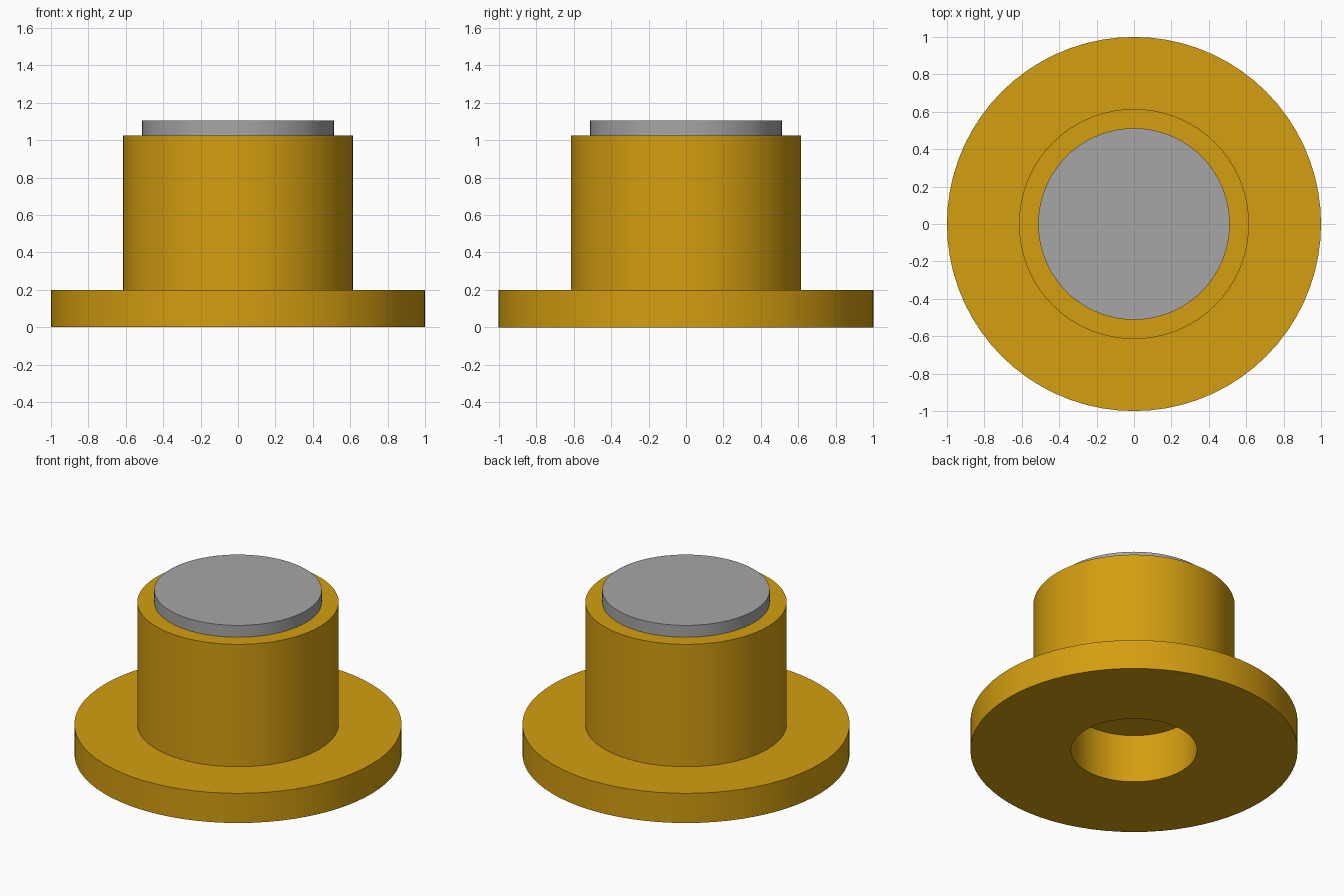
import bpy
import bmesh
import math

if "Cube" in bpy.data.objects:
    bpy.data.objects.remove(bpy.data.objects["Cube"])

SEGMENTS = 72


def material(name, rgb):
    mat = bpy.data.materials.new(name)
    mat.diffuse_color = (*rgb, 1.0)
    mat.use_nodes = True
    mat.node_tree.nodes["Principled BSDF"].inputs["Base Color"].default_value = mat.diffuse_color
    return mat


def lathe(name, profile, mat):
    """Revolve an (radius, z) profile that starts and ends on the z axis."""
    bm = bmesh.new()
    verts = [bm.verts.new((r, 0, z)) for r, z in profile]
    edges = [bm.edges.new(pair) for pair in zip(verts, verts[1:])]
    bmesh.ops.spin(bm, geom=verts + edges, cent=(0, 0, 0), axis=(0, 0, 1),
                   angle=math.tau, steps=SEGMENTS, use_duplicate=False)
    bmesh.ops.remove_doubles(bm, verts=bm.verts, dist=1e-4)
    bmesh.ops.recalc_face_normals(bm, faces=bm.faces)
    mesh = bpy.data.meshes.new(name)
    bm.to_mesh(mesh)
    bm.free()
    mesh.materials.append(mat)
    obj = bpy.data.objects.new(name, mesh)
    bpy.context.collection.objects.link(obj)
    bpy.ops.object.select_all(action='DESELECT')
    obj.select_set(True)
    bpy.context.view_layer.objects.active = obj
    bpy.ops.object.shade_smooth_by_angle(angle=math.radians(30))
    return obj


gold = material("gold", (0.658, 0.342, 0.0052))
grey = material("grey", (0.381, 0.381, 0.381))

# Flanged body with a blind hole in the underside
lathe("flanged_body", [
    (0, 0.325), (0.385, 0.325), (0.385, 0), (1, 0), (1, 0.2),
    (0.615, 0.2), (0.615, 1.025), (0, 1.025)], gold)

# Disc seated on top of the body
lathe("top_disc", [(0, 1.025), (0.512, 1.025), (0.512, 1.105), (0, 1.105)], grey)
